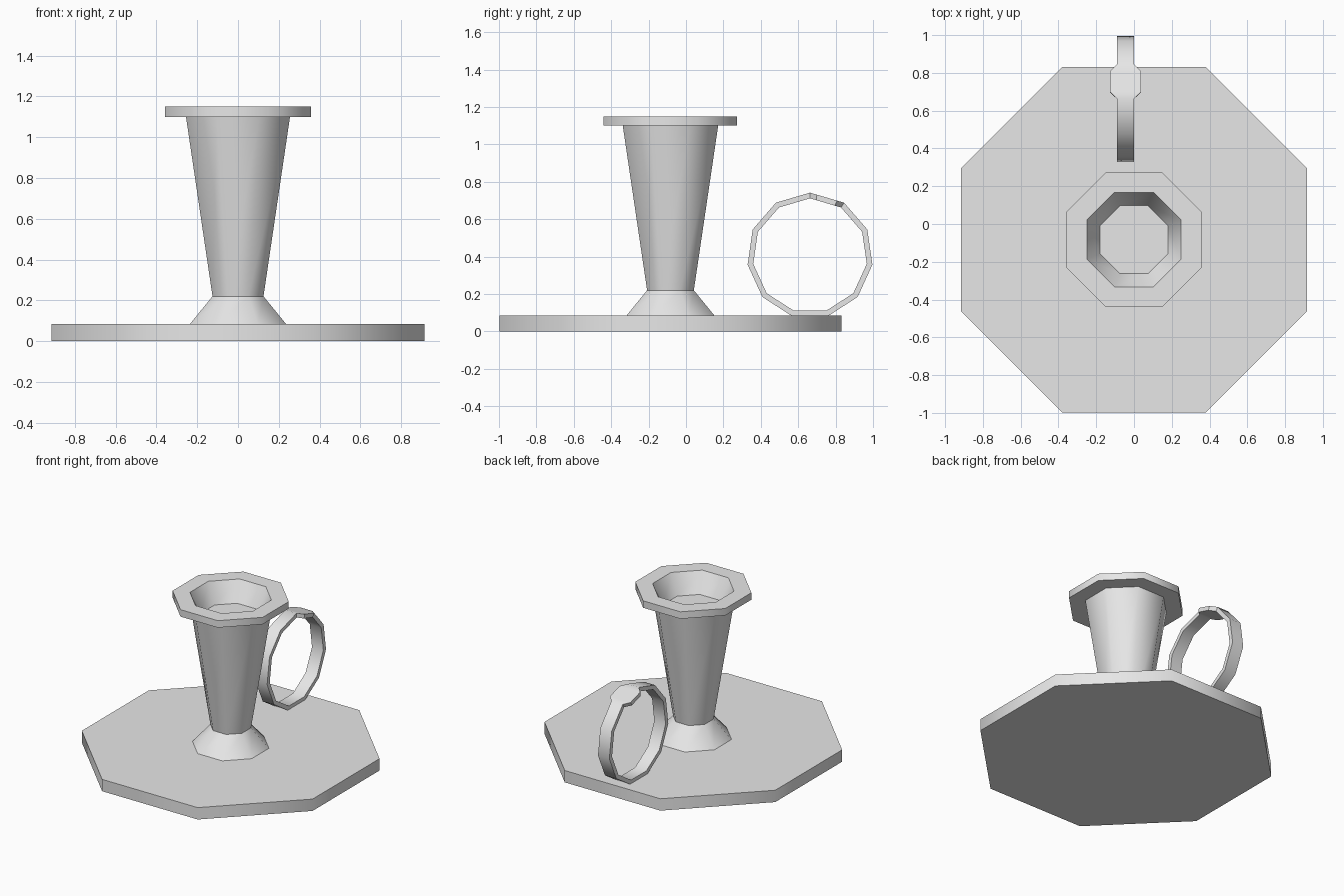
import bpy
import math
from mathutils import Vector

if "Cube" in bpy.data.objects:
    bpy.data.objects.remove(bpy.data.objects["Cube"])

SIDES = 8
CENTRE_Y = -0.083

metal = bpy.data.materials.new("light grey metal")
metal.use_nodes = True
grey = (0.8, 0.8, 0.8, 1.0)
metal.diffuse_color = grey
metal.node_tree.nodes["Principled BSDF"].inputs["Base Color"].default_value = grey


def add_object(name, verts, faces, angle):
    mesh = bpy.data.meshes.new(name)
    mesh.from_pydata(verts, [], faces)
    mesh.materials.append(metal)
    obj = bpy.data.objects.new(name, mesh)
    bpy.context.collection.objects.link(obj)
    bpy.ops.object.select_all(action="DESELECT")
    obj.select_set(True)
    bpy.context.view_layer.objects.active = obj
    bpy.ops.object.shade_smooth_by_angle(angle=math.radians(angle))
    return obj


def octagon_lathe(name, profile):
    """Sweep (apothem, z) pairs round an octagon, capping both ends."""
    verts, faces = [], []
    for apothem, z in profile:
        r = apothem / math.cos(math.pi / SIDES)
        for i in range(SIDES):
            a = (i + 0.5) * math.tau / SIDES
            verts.append((r * math.cos(a), CENTRE_Y + r * math.sin(a), z))
    for k in range(len(profile) - 1):
        for i in range(SIDES):
            j = (i + 1) % SIDES
            lo, hi = k * SIDES, (k + 1) * SIDES
            faces.append((lo + i, lo + j, hi + j, hi + i))
    last = (len(profile) - 1) * SIDES
    faces.append(tuple(reversed(range(SIDES))))
    faces.append(tuple(range(last, last + SIDES)))
    return add_object(name, verts, faces, 46)


# Tray
octagon_lathe("tray", [(0.915, 0), (0.915, 0.085)])

# Foot, tapered stem, flat rim and recessed candle socket
octagon_lathe("candle_holder", [
    (0.235, 0.085), (0.125, 0.22), (0.255, 1.10), (0.357, 1.10),
    (0.357, 1.15), (0.25, 1.15), (0.18, 1.01)])


# Finger ring with a wider thumb pad on one top segment
def ring_handle(name):
    count, radius, inner = 11, 0.337, 0.91
    centre = Vector((-0.045, 0.663, 0.405))
    narrow, wide = 0.045, 0.082
    corners = []
    for i in range(count):
        a = math.pi / 2 - i * math.tau / count
        corners.append(Vector((0, math.cos(a), math.sin(a))) * radius)
    stations = [(p, narrow) for p in corners]
    pad = [(corners[0].lerp(corners[1], t), wide) for t in (0.2, 0.8)]
    stations[1:1] = pad

    verts, faces = [], []
    for p, half in stations:
        for side, scale in ((-1, 1), (1, 1), (1, inner), (-1, inner)):
            verts.append(centre + p * scale + Vector((side * half, 0, 0)))
    n = len(stations)
    for i in range(n):
        a, b = i * 4, (i + 1) % n * 4
        for k in range(4):
            m = (k + 1) % 4
            faces.append((a + k, a + m, b + m, b + k))
    return add_object(name, verts, faces, 46)


ring_handle("ring_handle")
